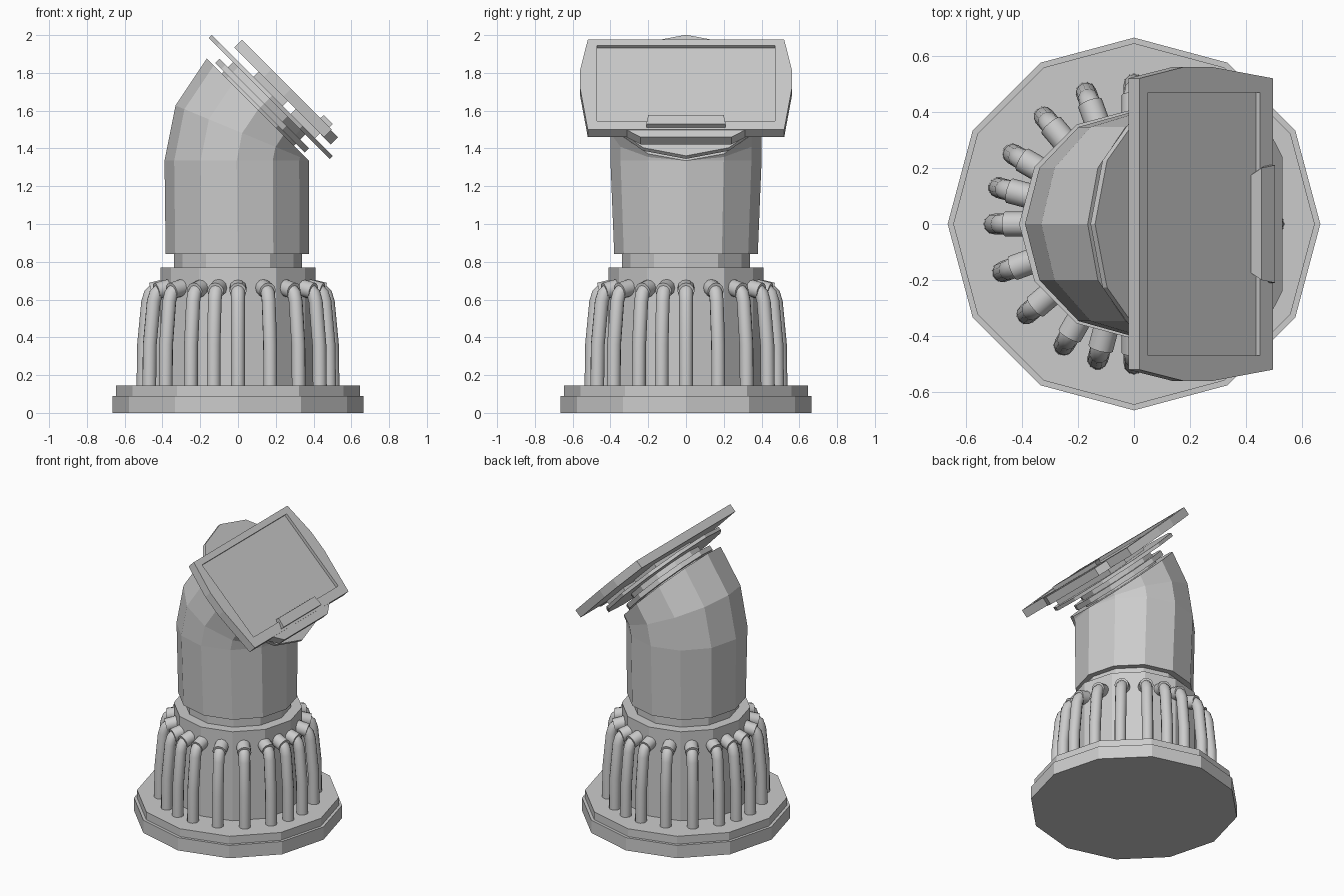
import bpy, bmesh, math
from mathutils import Matrix, Vector

if "Cube" in bpy.data.objects:
    bpy.data.objects.remove(bpy.data.objects["Cube"])

HEAD = Matrix.Translation((0.10, 0, 1.60)) @ Matrix.Rotation(math.radians(45), 4, 'Y')


def loft(name, loops, mat=None):
    """Skin a list of equal-length point loops and cap both ends."""
    bm = bmesh.new()
    rings = [[bm.verts.new(p) for p in loop] for loop in loops]
    n = len(rings[0])
    for a, b in zip(rings, rings[1:]):
        for i in range(n):
            j = (i + 1) % n
            bm.faces.new((a[i], a[j], b[j], b[i]))
    bm.faces.new(rings[0][::-1])
    bm.faces.new(rings[-1])
    bmesh.ops.recalc_face_normals(bm, faces=bm.faces)
    me = bpy.data.meshes.new(name)
    bm.to_mesh(me)
    bm.free()
    ob = bpy.data.objects.new(name, me)
    bpy.context.collection.objects.link(ob)
    if mat:
        ob.matrix_world = mat
    return ob


def ring(r, z, n=12):
    return [(r * math.cos(2 * math.pi * i / n), r * math.sin(2 * math.pi * i / n), z) for i in range(n)]


def turned(name, profile, mat=None):
    return loft(name, [ring(r, z) for r, z in profile], mat)


def sym(half, z):
    """Outline from its -y half, mirrored to +y."""
    return [(u, v, z) for u, v in half] + [(u, -v, z) for u, v in half[::-1]]


def slab(name, half, z0, z1, half_top=None):
    return loft(name, [sym(half, z0), sym(half_top or half, z1)], HEAD)


def tube(name, path, n=12):
    """Round sweep along (x, z, radius) stations in the xz plane."""
    loops = []
    for k, (x, z, r) in enumerate(path):
        a, b = path[max(k - 1, 0)], path[min(k + 1, len(path) - 1)]
        t = Vector((b[0] - a[0], 0, b[1] - a[1])).normalized()
        side = Vector((0, 1, 0))
        up = t.cross(side)
        loops.append([Vector((x, 0, z)) + r * (math.cos(w) * side + math.sin(w) * up)
                      for w in (2 * math.pi * i / n for i in range(n))])
    ob = loft(name, loops)
    bpy.context.view_layer.objects.active = ob
    ob.select_set(True)
    bpy.ops.object.shade_smooth_by_angle(angle=math.radians(35))
    ob.select_set(False)
    return ob


# stepped base, core drum and neck
turned("base_plate", [(0.665, 0), (0.665, 0.09)])
turned("base_step", [(0.645, 0.09), (0.645, 0.145)])
turned("core_drum", [(0.41, 0.145), (0.41, 0.77)])
turned("neck_ring", [(0.34, 0.77), (0.34, 0.84)])

# elbow-shaped column: rings hinge about the front edge
loops = [[(x - 0.003, y, z) for x, y, z in ring(0.38, 0.84)]]
for deg in (0, 22.5, 45):
    m = (Matrix.Translation((0.375, 0, 1.335)) @ Matrix.Rotation(math.radians(deg), 4, 'Y')
         @ Matrix.Translation((-0.382, 0, 0)))
    loops.append([m @ Vector((x * 0.382, y * 0.40, 0)) for x, y, _ in ring(1, 0)])
loft("elbow_column", loops)

# pipes around the drum, same uneven spacing in each quadrant
pipe = tube("pipe", [(0.50, 0.14, 0.037), (0.497, 0.36, 0.037), (0.475, 0.59, 0.037),
                     (0.462, 0.63, 0.037), (0.44, 0.652, 0.037), (0.40, 0.66, 0.037)])
flange = tube("pipe_flange", [(0.46, 0.645, 0.045), (0.38, 0.665, 0.045)])
for q in range(4):
    for off in (0, 15, 30, 50, 70):
        rot = Matrix.Rotation(math.radians(-90 * q - off), 4, 'Z')
        for src in (pipe, flange):
            ob = src
            if q or off:
                ob = src.copy()
                bpy.context.collection.objects.link(ob)
            ob.matrix_world = rot

# tilted discs on the end of the column
turned("swivel_neck", [(0.27, -0.01), (0.27, 0.10)], HEAD)
turned("swivel_disc", [(0.335, 0.022), (0.335, 0.055)], HEAD)
turned("back_disc", [(0.453, 0.092), (0.453, 0.115)], HEAD)

# mounts between disc and screen
slab("mount_block", [(-0.14, -0.20), (0.08, -0.20)], 0.11, 0.155)
slab("lower_mount", [(0.14, -0.26), (0.32, -0.26)], 0.11, 0.155)

# screen housing with recessed panel
outer = [(-0.322, -0.52), (-0.10, -0.56), (0.046, -0.56), (0.35, -0.52)]
inner = [(-0.28, -0.47), (-0.10, -0.47), (0.046, -0.47), (0.286, -0.47)]
loft("screen", [sym(outer, 0.152), sym(outer, 0.209), sym(inner, 0.209), sym(inner, 0.188)], HEAD)

# chin and raised lip under the panel
slab("chin", [(0.33, -0.34), (0.403, -0.24)], 0.15, 0.205)
slab("raised_lip", [(0.262, -0.175), (0.334, -0.21)], 0.187, 0.235,
     [(0.268, -0.20), (0.334, -0.21)])
